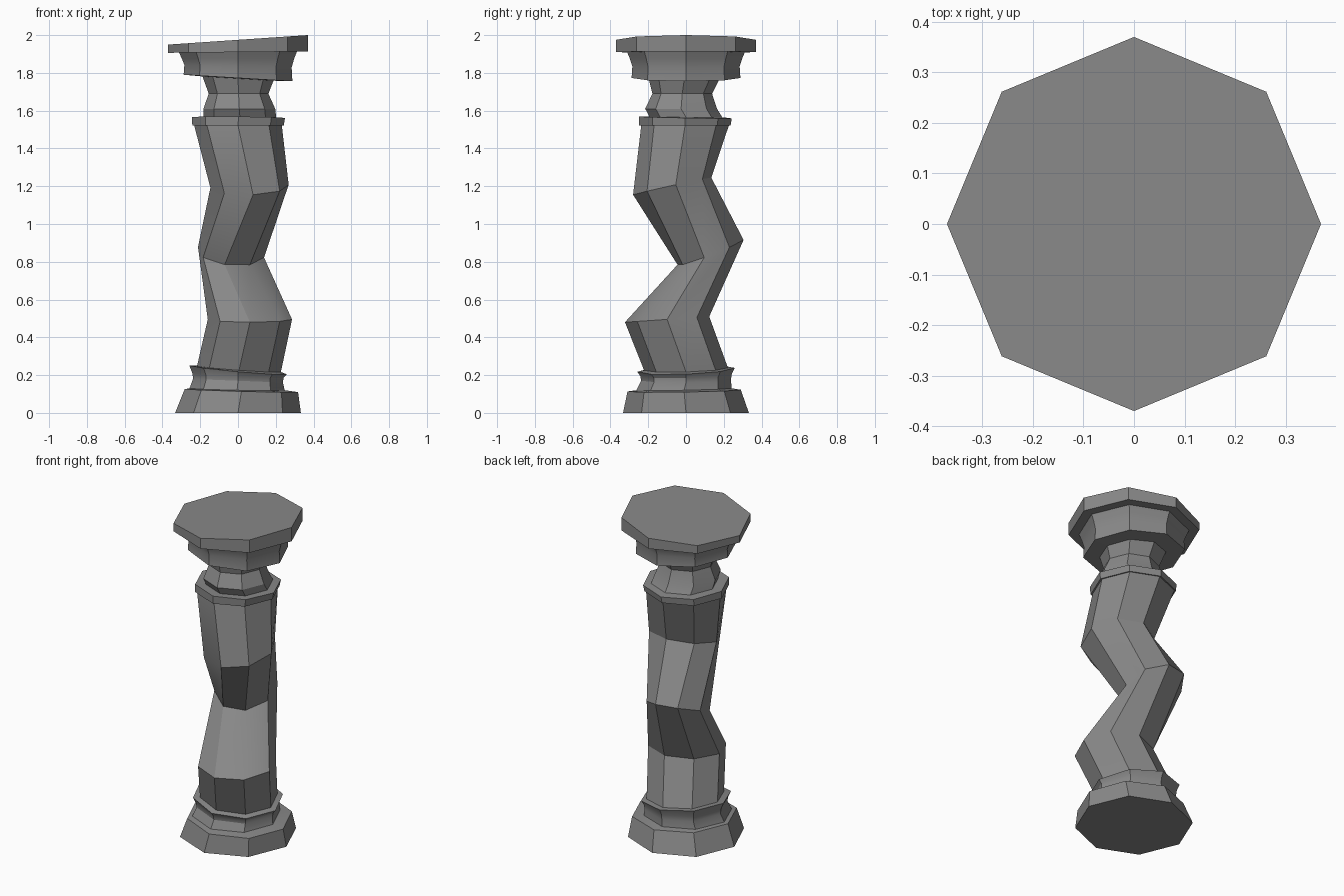
import bpy
import math

SIDES = 8

if "Cube" in bpy.data.objects:
    bpy.data.objects.remove(bpy.data.objects["Cube"], do_unlink=True)

# Single stone colour
stone = bpy.data.materials.new("grey_stone")
stone.use_nodes = True
colour = (0.25, 0.25, 0.25, 1)
stone.diffuse_color = colour
stone.node_tree.nodes["Principled BSDF"].inputs["Base Color"].default_value = colour


def ring(z, radius, x=0, y=0, lean_x=0, lean_y=0, twist=0):
    """One octagonal cross-section, optionally shifted, tilted and twisted."""
    points = []
    for i in range(SIDES):
        angle = math.tau * i / SIDES + twist
        dx, dy = radius * math.cos(angle), radius * math.sin(angle)
        points.append((x + dx, y + dy, z + lean_x * dx + lean_y * dy))
    return points


def loft(name, rings, cap_bottom=False, cap_top=False):
    """Skin a stack of cross-sections into one part."""
    verts = [point for section in rings for point in section]
    faces = []
    for level in range(len(rings) - 1):
        low, high = level * SIDES, (level + 1) * SIDES
        for i in range(SIDES):
            j = (i + 1) % SIDES
            faces.append((low + i, low + j, high + j, high + i))
    if cap_bottom:
        faces.append(tuple(reversed(range(SIDES))))
    if cap_top:
        faces.append(tuple(range(len(verts) - SIDES, len(verts))))
    mesh = bpy.data.meshes.new(name)
    mesh.from_pydata(verts, [], faces)
    mesh.materials.append(stone)
    part = bpy.data.objects.new(name, mesh)
    bpy.context.collection.objects.link(part)
    bpy.ops.object.select_all(action="DESELECT")
    part.select_set(True)
    bpy.context.view_layer.objects.active = part
    bpy.ops.object.shade_smooth_by_angle(angle=math.radians(30))


# Sections shared by neighbouring parts, so the ledges close up
moulding_foot = ring(0.125, 0.252, x=-0.005, y=-0.01, lean_x=-0.02, lean_y=0.02)
shaft_foot = ring(0.232, 0.222, x=0.005, lean_x=-0.07, lean_y=0.03)
shaft_head = ring(1.522, 0.232, y=-0.005)
neck_foot = ring(1.565, 0.192, x=0.01)
neck_head = ring(1.77, 0.188, y=-0.01, lean_x=-0.06)
capital_head = ring(1.91, 0.312, lean_x=0.01)

# Plinth with a flat foot
loft("plinth", [
    ring(0, 0.333),
    ring(0.118, 0.3, x=0.018, y=-0.01, lean_x=-0.027, lean_y=0.015),
    moulding_foot,
], cap_bottom=True)

# Hollowed base moulding with a lopsided rim
loft("base_moulding", [
    moulding_foot,
    ring(0.17, 0.238, lean_x=-0.04),
    ring(0.197, 0.241, lean_x=-0.05, lean_y=0.02),
    ring(0.228, 0.258, lean_x=-0.09, lean_y=0.04),
    shaft_foot,
])

# Crooked shaft
loft("shaft", [
    shaft_foot,
    ring(0.495, 0.223, x=0.063, y=-0.1, lean_y=0.067),
    ring(0.85, 0.178, x=-0.037, y=0.13, lean_x=-0.083, lean_y=0.39, twist=-0.19),
    ring(1.2, 0.208, x=0.061, y=-0.073, lean_x=0.02, lean_y=0.22, twist=0.09),
    shaft_head,
])

# Collar band above the shaft
loft("collar", [
    shaft_head,
    ring(1.521, 0.242, y=-0.006),
    ring(1.564, 0.246, x=0.003, y=-0.004, lean_x=-0.01, lean_y=-0.02),
    neck_foot,
])

# Pinched neck
loft("neck", [
    neck_foot,
    ring(1.61, 0.19, x=0.007, y=-0.026),
    ring(1.69, 0.158, x=0.003, y=-0.02),
    neck_head,
])

# Flared capital
loft("capital", [
    neck_head,
    ring(1.773, 0.288, lean_x=-0.06),
    ring(1.835, 0.284, lean_x=-0.025),
    ring(1.875, 0.297),
    capital_head,
])

# Tilted top slab
loft("top_slab", [
    capital_head,
    ring(1.91, 0.37, lean_x=0.01),
    ring(1.975, 0.37, lean_x=0.068),
], cap_top=True)
